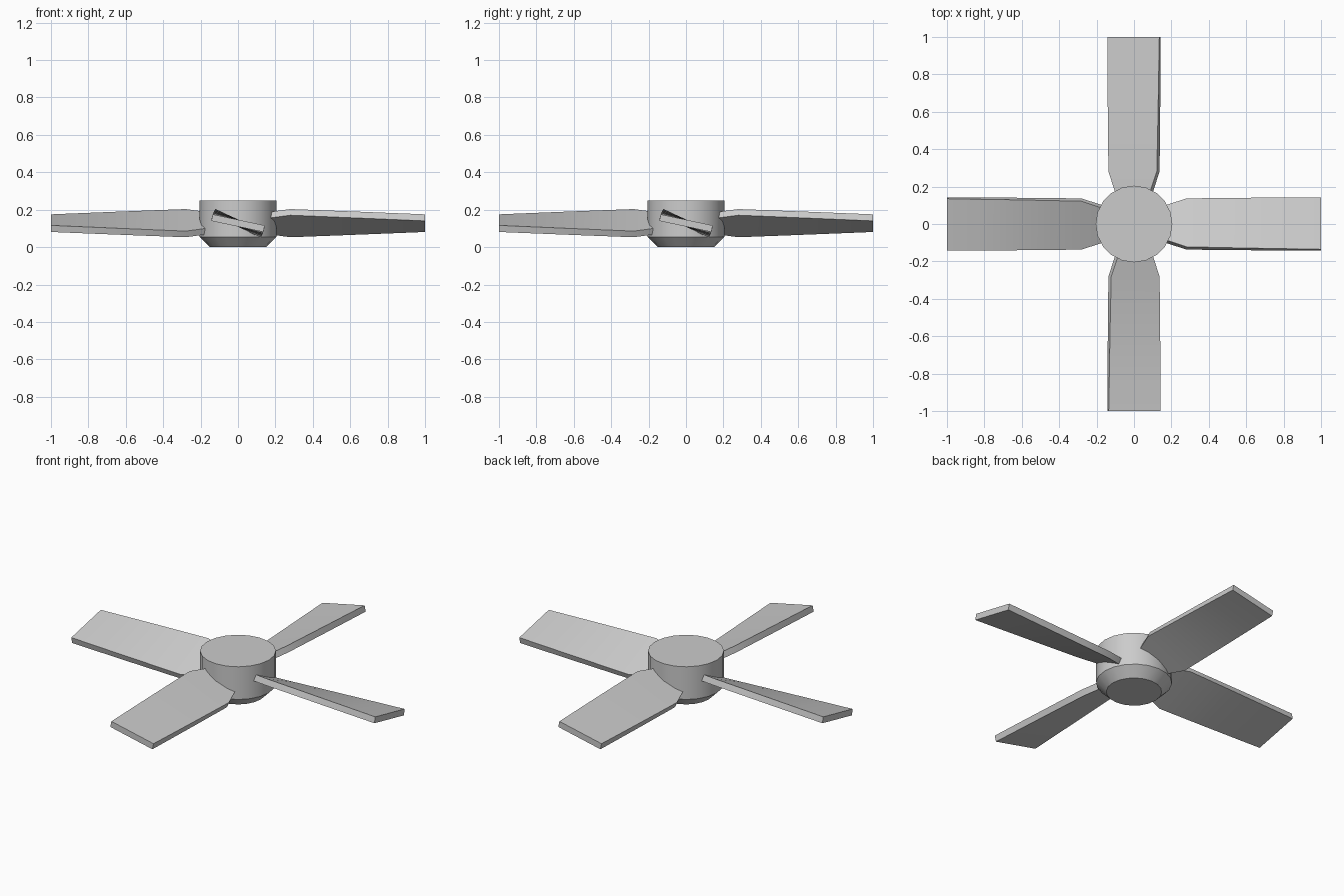
import bpy, bmesh
from math import sin, cos, pi, radians

if "Cube" in bpy.data.objects:
    bpy.data.objects.remove(bpy.data.objects["Cube"])


def make_object(name, bm):
    bmesh.ops.recalc_face_normals(bm, faces=bm.faces)
    mesh = bpy.data.meshes.new(name)
    bm.to_mesh(mesh)
    bm.free()
    ob = bpy.data.objects.new(name, mesh)
    bpy.context.collection.objects.link(ob)
    bpy.ops.object.select_all(action='DESELECT')
    ob.select_set(True)
    bpy.context.view_layer.objects.active = ob
    bpy.ops.object.shade_smooth_by_angle(angle=radians(30))
    return ob


def loft(name, rings):
    """Skin closed rings of points and cap both ends."""
    bm = bmesh.new()
    loops = [[bm.verts.new(p) for p in ring] for ring in rings]
    n = len(loops[0])
    for a, b in zip(loops, loops[1:]):
        for i in range(n):
            j = (i + 1) % n
            bm.faces.new((a[i], a[j], b[j], b[i]))
    bm.faces.new(loops[0])
    bm.faces.new(loops[-1])
    return make_object(name, bm)


# Hub: cylinder with a tapered underside
SIDES = 20
loft("hub", [[(r * cos(2 * pi * i / SIDES), r * sin(2 * pi * i / SIDES), z)
              for i in range(SIDES)]
             for r, z in ((0.15, 0.0), (0.205, 0.055), (0.205, 0.25))])

# Blade: thin rectangular section, twisted along its length, narrowing at the root
BLADE_Z, HALF_T = 0.128, 0.018


def section(x, half_chord, pitch):
    c, s = cos(radians(pitch)), sin(radians(pitch))
    corners = ((-half_chord, -HALF_T), (half_chord, -HALF_T),
               (half_chord, HALF_T), (-half_chord, HALF_T))
    return [(x, u * c + v * s, BLADE_Z - u * s + v * c) for u, v in corners]


stations = [(0.12, 0.085, 26)]
for k in range(5):
    t = k / 4
    stations.append((0.28 + 0.72 * t, 0.142, 24.5 - 12.5 * t))

blade = loft("blade_1", [section(*st) for st in stations])

# Four blades share one mesh
for k in range(1, 4):
    copy = bpy.data.objects.new(f"blade_{k + 1}", blade.data)
    copy.rotation_euler.z = k * pi / 2
    bpy.context.collection.objects.link(copy)
